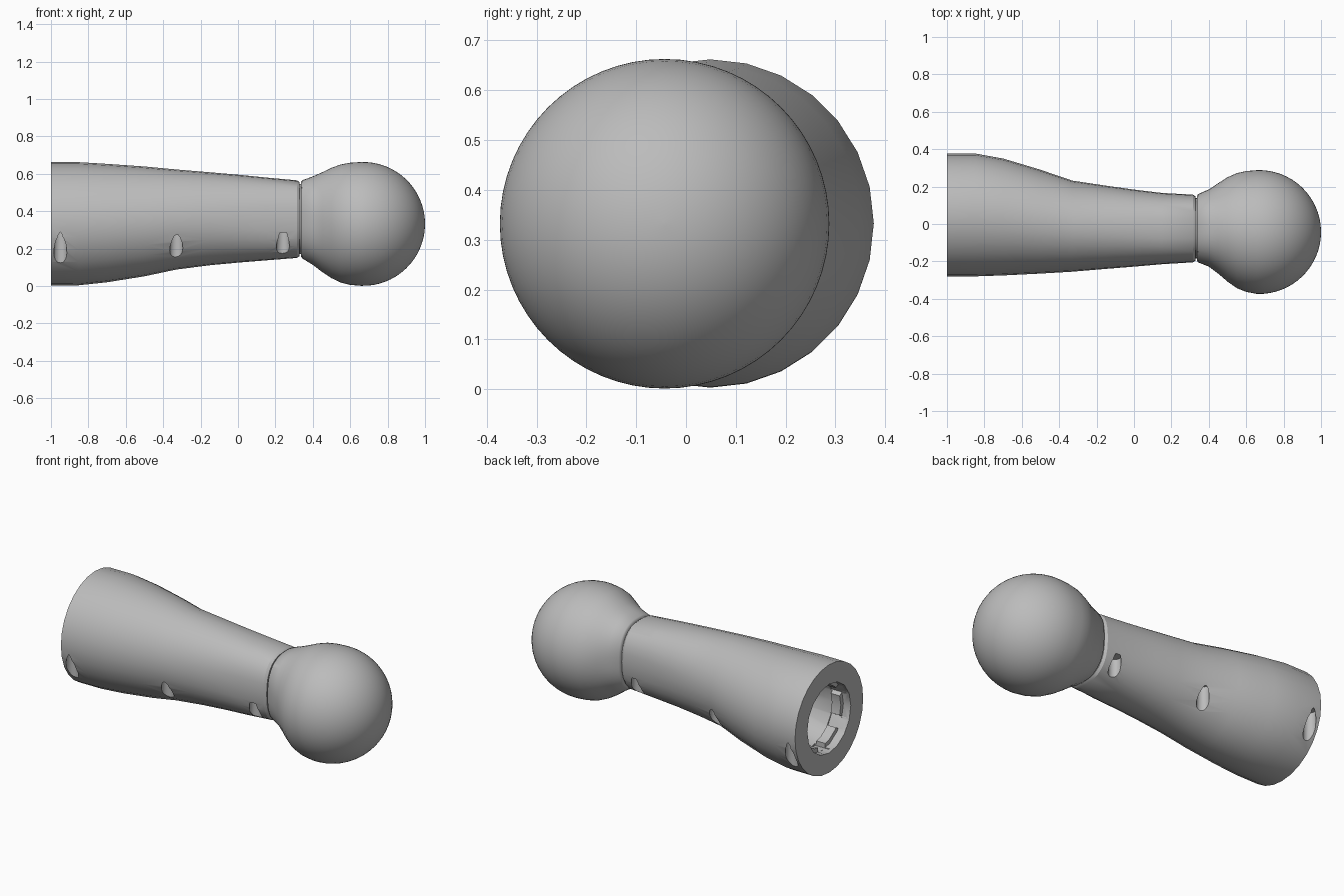
import bpy, bmesh, math
from mathutils import Matrix, Vector

cube = bpy.data.objects.get("Cube")
if cube:
    bpy.data.objects.remove(cube)

grey = bpy.data.materials.new("plain grey")
grey.use_nodes = True
COLOUR = (0.5, 0.5, 0.5, 1)
grey.diffuse_color = COLOUR
grey.node_tree.nodes["Principled BSDF"].inputs["Base Color"].default_value = COLOUR


def finish(name, bm):
    bmesh.ops.recalc_face_normals(bm, faces=bm.faces)
    mesh = bpy.data.meshes.new(name)
    bm.to_mesh(mesh)
    bm.free()
    mesh.materials.append(grey)
    obj = bpy.data.objects.new(name, mesh)
    bpy.context.collection.objects.link(obj)
    return obj


def loft(name, stations, sides):
    """Skin oval sections along x: (x, y low, y high, z low, z high, squareness)."""
    bm = bmesh.new()
    rings = []
    for x, y0, y1, z0, z1, n in stations:
        ring = []
        for i in range(sides):
            a = 2 * math.pi * i / sides
            c, s = math.cos(a), math.sin(a)
            y = (y0 + y1) / 2 + (y1 - y0) / 2 * math.copysign(abs(c) ** (2 / n), c)
            z = (z0 + z1) / 2 + (z1 - z0) / 2 * math.copysign(abs(s) ** (2 / n), s)
            ring.append(bm.verts.new((x, y, z)))
        rings.append(ring)
    for a, b in zip(rings, rings[1:]):
        for i in range(sides):
            j = (i + 1) % sides
            bm.faces.new((a[i], a[j], b[j], b[i]))
    bm.faces.new(rings[0])
    bm.faces.new(rings[-1])
    return finish(name, bm)


def smooth(obj, angle):
    bpy.ops.object.select_all(action='DESELECT')
    obj.select_set(True)
    bpy.context.view_layer.objects.active = obj
    bpy.ops.object.shade_smooth_by_angle(angle=math.radians(angle))


def cut(target, cutter):
    cutter.hide_render = True
    cutter.hide_set(True)
    mod = target.modifiers.new(cutter.name, 'BOOLEAN')
    mod.operation = 'DIFFERENCE'
    mod.solver = 'EXACT'
    mod.object = cutter
    bpy.context.view_layer.objects.active = target
    bpy.ops.object.modifier_apply(modifier=mod.name)
    bpy.data.objects.remove(cutter)


# Tapering sleeve
sleeve = loft("sleeve", [
    (-1, -.28, .377, .003, .662, 2),
    (-.85, -.28, .377, .004, .662, 2),
    (-.7, -.275, .35, .02, .653, 2),
    (-.5, -.265, .29, .052, .639, 2),
    (-.33, -.255, .232, .088, .623, 2),
    (-.15, -.24, .205, .111, .608, 2.1),
    (0, -.228, .184, .125, .595, 2.2),
    (.15, -.215, .166, .137, .58, 2.4),
    (.315, -.205, .157, .15, .565, 2.5),
    (.33, -.195, .147, .16, .555, 2.5)], 28)


# Stepped bore, open at the wide end
def bore_section(x, r, y=.049, z=.333):
    return (x, y - r, y + r, z - r, z + r, 2)


cut(sleeve, loft("bore_cutter", [
    bore_section(-1.05, .21), bore_section(-.95, .21),
    bore_section(-.95, .185), bore_section(-.89, .185),
    bore_section(-.89, .205), bore_section(-.5, .17, .02, .34),
    bore_section(.2, .09, -.02, .355)], 16))

# Locking notches in the inner ledge
bm = bmesh.new()
for i in range(6):
    turn = Matrix.Rotation(math.radians(60 * i + 30), 4, 'X')
    place = Matrix.Translation(Vector((-.93, .049, .333))) @ turn
    box = Matrix.Translation(Vector((0, .175, 0))) @ Matrix.Diagonal((.1, .065, .07, 1))
    bmesh.ops.create_cube(bm, size=1, matrix=place @ box)
cut(sleeve, finish("notch_cutter", bm))

# Screw holes drilled up from below on both sides
bm = bmesh.new()
for x, y_mid, offset, top in ((-.95, .049, .289, .3), (-.33, -.012, .195, .3), (.24, -.025, .148, .285)):
    for side in (-1, 1):
        place = Matrix.Translation(Vector((x, y_mid + side * offset, top / 2 - .05)))
        bmesh.ops.create_cone(bm, cap_ends=True, segments=20, radius1=.035,
                              radius2=.035, depth=top + .1, matrix=place)
cut(sleeve, finish("screw_hole_cutter", bm))
smooth(sleeve, 30)

# Ball end with a flared neck
ball_sections = [
    (.336, -.195, .15, .16, .555, 2.5),
    (.343, -.205, .16, .148, .565, 2.5),
    (.4, -.228, .185, .113, .586, 2.3),
    (.45, -.265, .218, .075, .608, 2.1),
    (.5, -.308, .25, .042, .632, 2),
    (.55, -.343, .272, .018, .65, 2),
    (.6, -.363, .283, .006, .659, 2)]
for i in range(17):
    a = math.radians(92 - 5.7 * i)
    r = .331 * math.sin(a)
    ball_sections.append((.669 + .331 * math.cos(a), -.043 - r, -.043 + r, .332 - r, .332 + r, 2))
ball = loft("ball_end", ball_sections, 64)
smooth(ball, 40)

# Core joining the two across the thin gap
core = loft("joint_core", [
    (.31, -.185, .14, .17, .545, 2.5),
    (.36, -.185, .14, .17, .545, 2.5)], 48)
smooth(core, 30)
